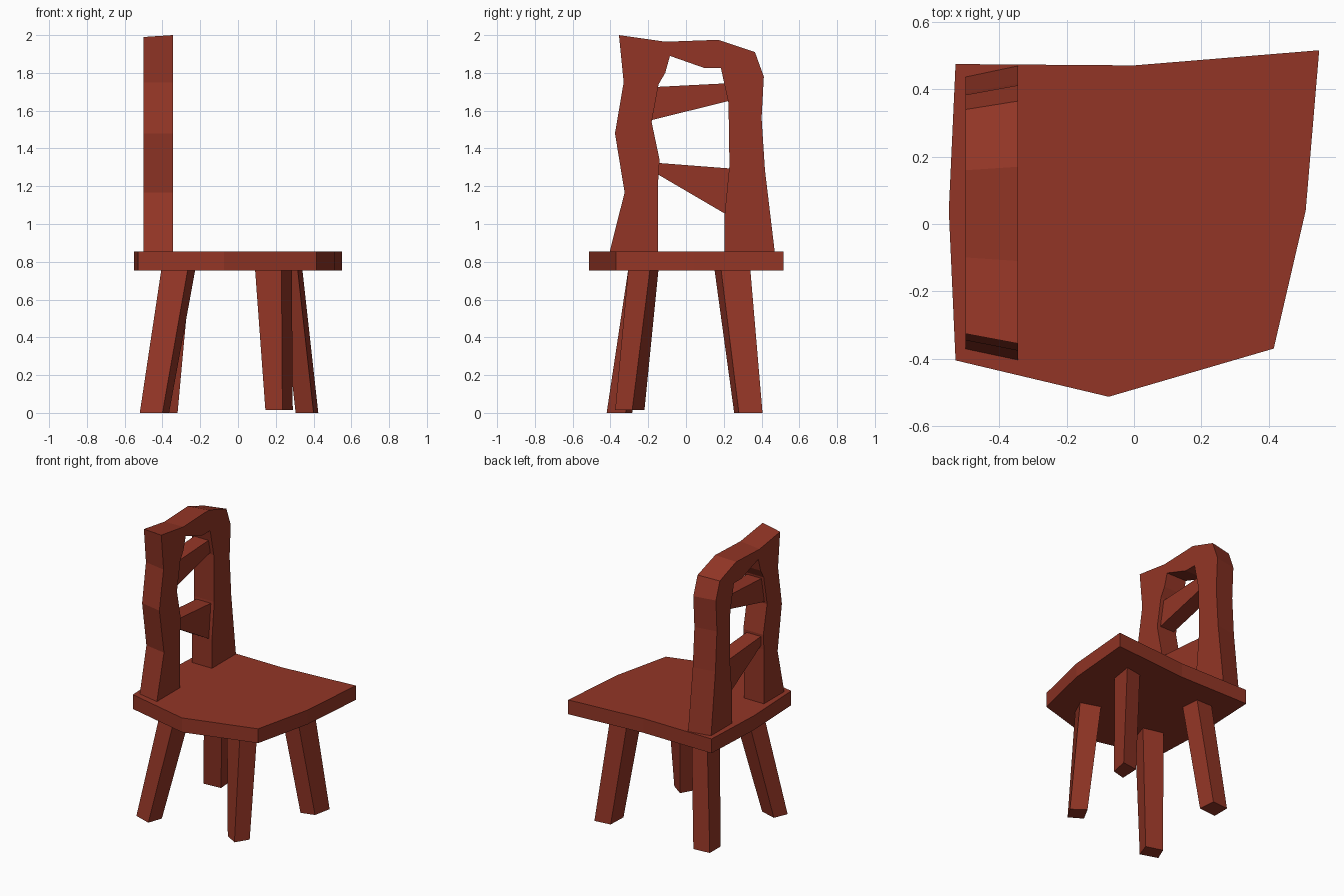
import bpy, bmesh

# one flat colour for the whole chair
paint = bpy.data.materials.new("red brown wood")
paint.diffuse_color = (0.29, 0.036, 0.019, 1.0)


def loft(name, ring_a, ring_b):
    """Solid between two rings with the same number of 3D points."""
    bm = bmesh.new()
    a = [bm.verts.new(p) for p in ring_a]
    b = [bm.verts.new(p) for p in ring_b]
    n = len(a)
    bm.faces.new(a[::-1])
    bm.faces.new(b)
    for i in range(n):
        j = (i + 1) % n
        bm.faces.new((a[i], a[j], b[j], b[i]))
    bmesh.ops.recalc_face_normals(bm, faces=bm.faces[:])
    mesh = bpy.data.meshes.new(name)
    bm.to_mesh(mesh)
    bm.free()
    mesh.materials.append(paint)
    obj = bpy.data.objects.new(name, mesh)
    bpy.context.collection.objects.link(obj)
    return obj


def at_z(points, z):
    return [(x, y, z) for x, y in points]


def at_x(points, x):
    return [(x, y, z) for y, z in points]


SEAT_LOW, SEAT_TOP = 0.755, 0.855
BACK_REAR, BACK_FRONT = -0.50, -0.345

# seat: uneven eight-sided slab
seat = [(-0.53, 0.475), (-0.55, 0.04), (-0.53, -0.405), (-0.075, -0.513),
        (0.415, -0.37), (0.51, 0.04), (0.55, 0.516), (0.0, 0.471)]
loft("seat", at_z(seat, SEAT_LOW), at_z(seat, SEAT_TOP))

# legs: splayed four-sided posts (foot outline, foot height, top outline)
legs = {
    "front_left_leg": ([(-0.52, -0.38), (-0.40, -0.42), (-0.365, -0.32), (-0.48, -0.285)], 0.0,
                       [(-0.405, -0.26), (-0.265, -0.305), (-0.225, -0.18), (-0.365, -0.145)]),
    "front_right_leg": ([(0.145, -0.32), (0.235, -0.375), (0.29, -0.285), (0.20, -0.22)], 0.015,
                        [(0.09, -0.25), (0.23, -0.305), (0.285, -0.19), (0.15, -0.145)]),
    "back_right_leg": ([(0.305, 0.255), (0.40, 0.28), (0.425, 0.405), (0.31, 0.39)], 0.0,
                       [(0.22, 0.15), (0.315, 0.185), (0.34, 0.34), (0.22, 0.32)]),
    "back_left_leg": ([(-0.45, 0.26), (-0.32, 0.27), (-0.33, 0.39), (-0.45, 0.38)], 0.0,
                      [(-0.38, 0.17), (-0.25, 0.18), (-0.26, 0.31), (-0.38, 0.31)]),
}
for name, (foot, foot_z, top) in legs.items():
    loft(name, at_z(foot, foot_z), at_z(top, SEAT_LOW + 0.01))

# back frame: wobbly arch, outer edge slightly narrower at the rear
outer = [(-0.405, 0.85), (-0.325, 1.167), (-0.376, 1.48), (-0.33, 1.75),
         (-0.355, 2.0), (-0.11, 1.965), (0.17, 1.975), (0.365, 1.91),
         (0.412, 1.78), (0.40, 1.56), (0.418, 1.285), (0.47, 0.85)]
inner = [(0.205, 0.85), (0.205, 1.055), (0.23, 1.31), (0.225, 1.64),
         (0.185, 1.825), (0.10, 1.825), (-0.085, 1.89), (-0.11, 1.80), (-0.145, 1.74),
         (-0.182, 1.54), (-0.14, 1.34), (-0.147, 1.235), (-0.147, 0.85)]
rear_outer = [(0.033 + (y - 0.033) * 0.925, z - 0.01 * (z > 1.9)) for y, z in outer]
loft("back_frame", at_x(rear_outer + inner, BACK_REAR), at_x(outer + inner, BACK_FRONT))

# two crooked slats, ends sunk into the posts
slats = {
    "upper_slat": [(-0.19, 1.548), (0.24, 1.655), (0.24, 1.746), (-0.17, 1.725)],
    "lower_slat": [(-0.17, 1.275), (0.24, 1.035), (0.245, 1.293), (-0.17, 1.325)],
}
for name, profile in slats.items():
    loft(name, at_x(profile, BACK_REAR + 0.02), at_x(profile, BACK_FRONT - 0.025))
